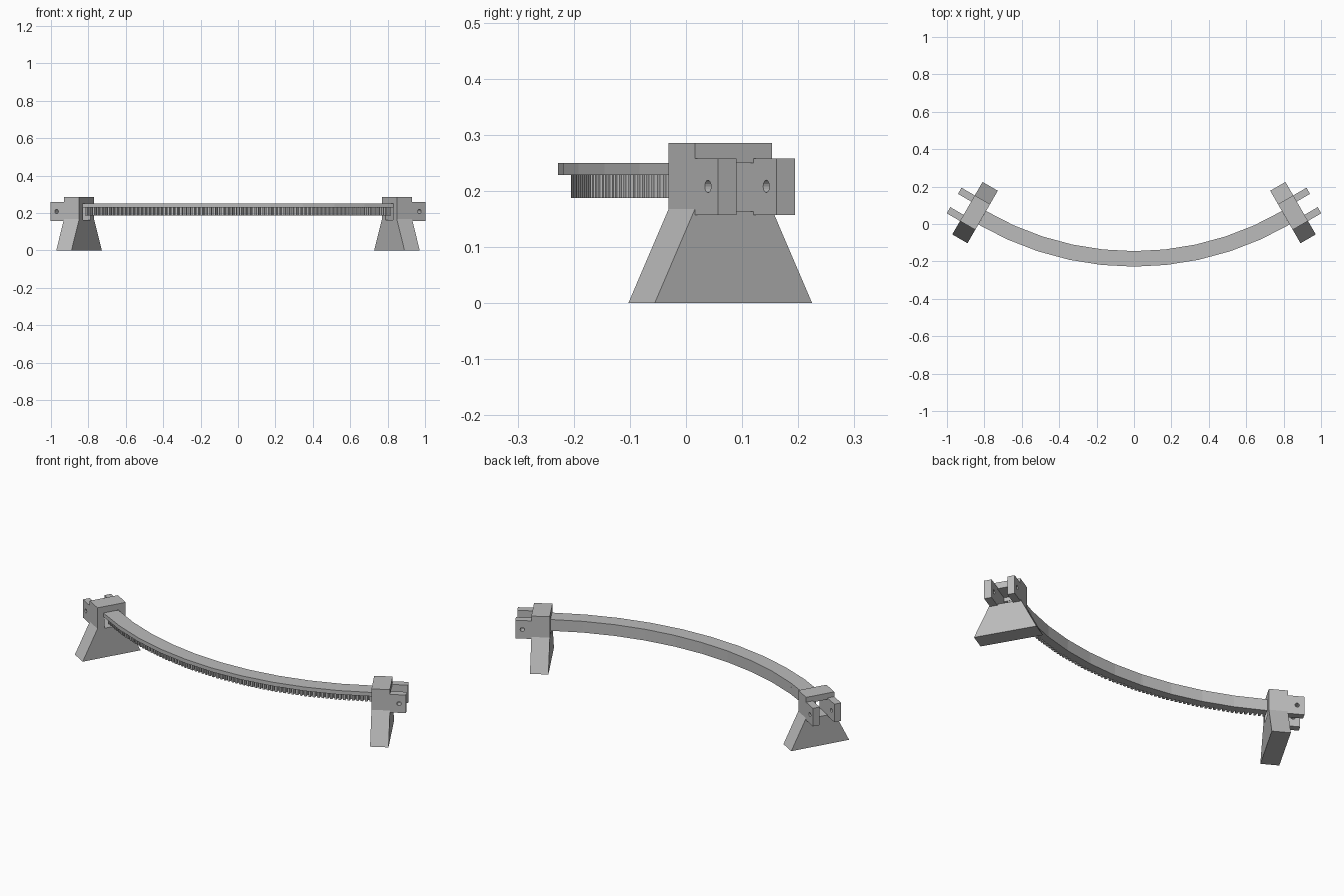
import bpy, bmesh, math
from mathutils import Matrix

cube = bpy.data.objects.get("Cube")
if cube:
    bpy.data.objects.remove(cube)

grey = bpy.data.materials.new("plain_grey")
grey.use_nodes = True
colour = (0.5, 0.5, 0.5, 1)
grey.diffuse_color = colour
grey.node_tree.nodes["Principled BSDF"].inputs["Base Color"].default_value = colour

TURN = math.radians(30)
STEP = TURN * 1.01 / 5           # each half rail has five straight segments
R_OUT, R_IN, CENTRE_Y = 1.65, 1.567, 1.422
THICK, WIDTH, LUG, LUG_LEN = 0.094, 0.158, 0.038, 0.082
MIRROR = Matrix.Scale(-1, 4, (1, 0, 0))
PLACE = Matrix.Translation((0.85, 0.061, 0)) @ Matrix.Rotation(TURN, 4, "Z")


def make(name, bm, matrix=None):
    bmesh.ops.transform(bm, matrix=matrix or Matrix(), verts=bm.verts)
    bmesh.ops.recalc_face_normals(bm, faces=bm.faces)
    mesh = bpy.data.meshes.new(name)
    bm.to_mesh(mesh)
    bm.free()
    mesh.materials.append(grey)
    ob = bpy.data.objects.new(name, mesh)
    bpy.context.collection.objects.link(ob)
    return ob


def box(lo, hi):
    bm = bmesh.new()
    bmesh.ops.create_cube(bm, size=1)
    for v in bm.verts:
        v.co = [lo[i] if v.co[i] < 0 else hi[i] for i in range(3)]
    return bm


def cut(ob, cutter):
    cutter.hide_render = True
    mod = ob.modifiers.new("cut", "BOOLEAN")
    mod.operation, mod.solver, mod.object = "DIFFERENCE", "EXACT", cutter
    graph = bpy.context.evaluated_depsgraph_get()
    mesh = bpy.data.meshes.new_from_object(ob.evaluated_get(graph))
    ob.modifiers.clear()
    ob.data = mesh
    bpy.data.objects.remove(cutter)


def pair(ob, name, matrix):
    """Place a part on the left and a mirrored copy on the right."""
    for side, m in (("left", matrix), ("right", MIRROR @ matrix)):
        bm = bmesh.new()
        bm.from_mesh(ob.data)
        make(side + "_" + name, bm, m)
    bpy.data.objects.remove(ob)


def facet(radius, a):
    """Radius of a faceted arc at angle a."""
    return radius * math.cos(STEP / 2) / math.cos(a % STEP - STEP / 2)


def arc_strip(name, stations, z0, z1):
    """Solid strip through (angle, outer radius) stations."""
    bm = bmesh.new()
    rings = []
    for a, r in stations:
        rings.append([bm.verts.new((q * math.sin(a), CENTRE_Y - q * math.cos(a), z))
                      for q, z in ((r, z0), (r, z1), (facet(R_IN, a), z1), (facet(R_IN, a), z0))])
    for p, q in zip(rings, rings[1:]):
        for i in range(4):
            j = (i + 1) % 4
            bm.faces.new((p[i], p[j], q[j], q[i]))
    bm.faces.new(rings[0])
    bm.faces.new(rings[-1])
    return make(name, bm)


# Top plate of the curved rail
plate = [(i * STEP, R_OUT) for i in range(6)]
pair(arc_strip("plate", plate, 0.228, 0.25), "rail_plate", Matrix())

# Toothed rack under the plate
TEETH = 38
pitch = STEP * 5 / TEETH
rack = []
for i in range(TEETH):
    for f, r in ((0, 1.608), (0.25, 1.608), (0.36, 1.627), (0.86, 1.627)):
        a = (i + f) * pitch
        rack.append((a, facet(r, a)))
rack.append((STEP * 5, 1.608))
pair(arc_strip("rack", rack, 0.187, 0.228), "toothed_rack", Matrix())

# End stand: flared foot rising to an upright with a window
half, foot = WIDTH / 2, 0.162
outline = [(-foot, 0), (foot, 0), (half, 0.168), (half, 0.285), (-half, 0.285), (-half, 0.168)]
bm = bmesh.new()
face = bm.faces.new([bm.verts.new((-THICK / 2, y, z)) for y, z in outline])
grown = bmesh.ops.extrude_face_region(bm, geom=[face])["geom"]
bmesh.ops.translate(bm, vec=(THICK, 0, 0),
                    verts=[g for g in grown if isinstance(g, bmesh.types.BMVert)])
stand = make("stand", bm)
gap = half - LUG
cut(stand, make("window_cutter", box((-0.1, -gap, 0.163), (0.1, gap, 0.25))))
pair(stand, "stand", PLACE)

# Two drilled lugs on the outer face of each stand
for name, y in (("front_lug", -half), ("rear_lug", gap)):
    lug = make("lug", box((THICK / 2, y, 0.157), (THICK / 2 + LUG_LEN, y + LUG, 0.258)))
    bm = bmesh.new()
    bmesh.ops.create_cone(bm, cap_ends=True, segments=16, radius1=0.011, radius2=0.011, depth=0.4)
    drill = Matrix.Translation((THICK / 2 + LUG_LEN / 2 + 0.005, 0, 0.208)) @ Matrix.Rotation(math.pi / 2, 4, "X")
    cut(lug, make("drill_cutter", bm, drill))
    pair(lug, name, PLACE)
